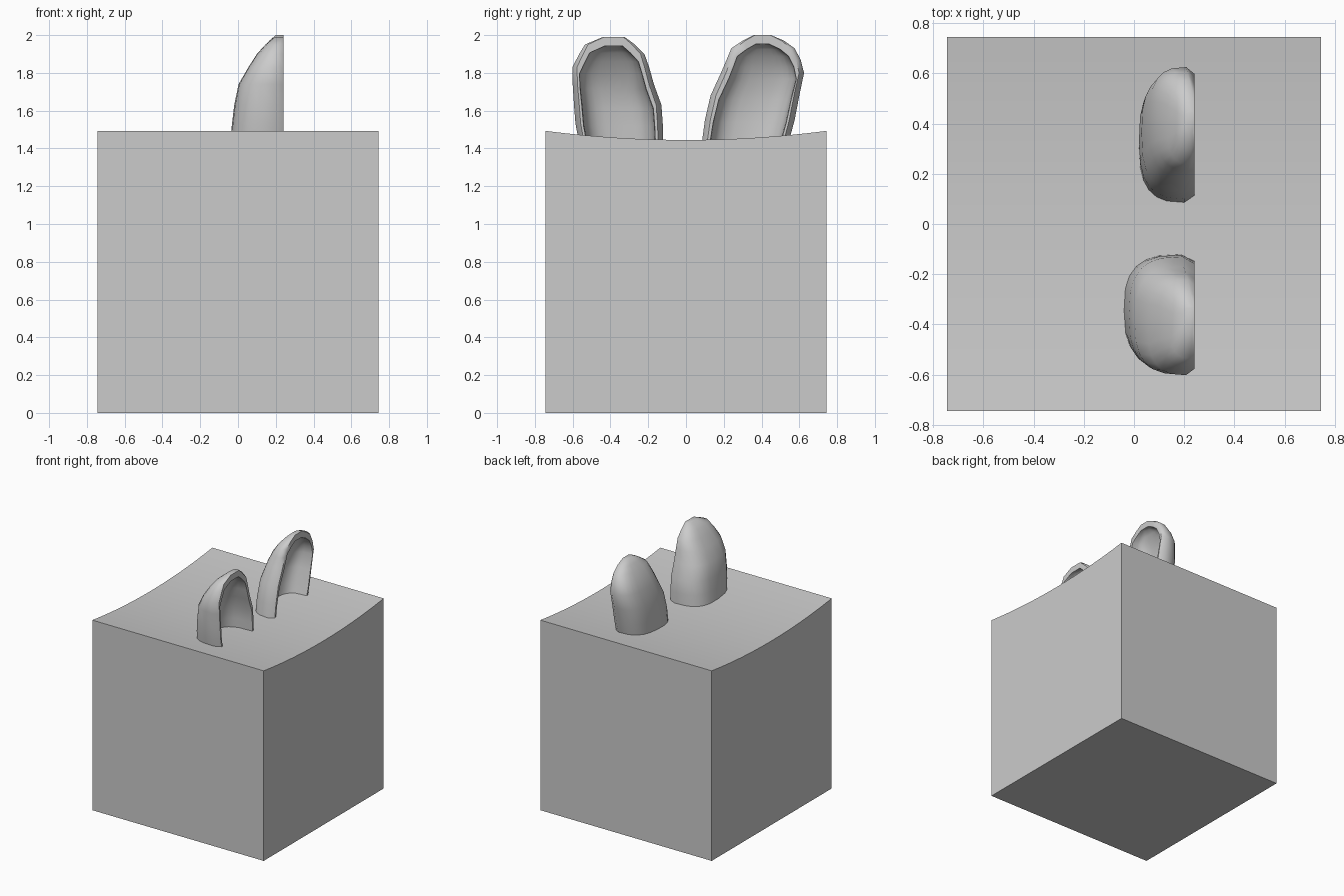
import bpy, bmesh, math

if "Cube" in bpy.data.objects:
    bpy.data.objects.remove(bpy.data.objects["Cube"])

grey = bpy.data.materials.new("plain grey")
grey.use_nodes = True
grey.diffuse_color = (0.6, 0.6, 0.6, 1)
grey.node_tree.nodes["Principled BSDF"].inputs["Base Color"].default_value = (0.6, 0.6, 0.6, 1)


def finish(bm, name, angle):
    bmesh.ops.recalc_face_normals(bm, faces=bm.faces)
    mesh = bpy.data.meshes.new(name)
    bm.to_mesh(mesh)
    bm.free()
    mesh.materials.append(grey)
    obj = bpy.data.objects.new(name, mesh)
    bpy.context.collection.objects.link(obj)
    bpy.ops.object.select_all(action='DESELECT')
    obj.select_set(True)
    bpy.context.view_layer.objects.active = obj
    bpy.ops.object.shade_smooth_by_angle(angle=math.radians(angle))


# Block with a gently dished top, extruded across x
HALF, STEPS = 0.745, 16
bm = bmesh.new()
outline = [(-HALF, 0), (HALF, 0)]
for i in range(STEPS + 1):
    t = 1 - 2 * i / STEPS
    outline.append((t * HALF, 1.445 + 0.048 * t * t))
side = bm.faces.new([bm.verts.new((-HALF, y, z)) for y, z in outline])
ext = bmesh.ops.extrude_face_region(bm, geom=[side], use_keep_orig=True)
bmesh.ops.translate(bm, vec=(2 * HALF, 0, 0),
                    verts=[g for g in ext["geom"] if isinstance(g, bmesh.types.BMVert)])
finish(bm, "block", 30)

# Ears: hollow shells, open toward +x
RIM_X, SEG, FOOT = 0.24, 12, 1.4


def section(bm, z, low, high, back, scale):
    """Half-round cross-section from one rim edge round the back to the other."""
    mid, half = (low + high) / 2, (high - low) / 2 * scale
    depth = (RIM_X - back) * scale
    z = FOOT + (z - FOOT) * (1 - 0.4 * (1 - scale))
    pull = 0.88 if scale == 1 else 1.02
    pts = [(RIM_X, mid - half * pull)]
    for i in range(SEG + 1):
        a = math.pi * i / SEG
        c, s = math.cos(a), max(math.sin(a), 0)
        y = mid - half * math.copysign(abs(c) ** 0.7, c)
        pts.append((RIM_X - depth * (0.18 + 0.82 * s ** 0.7), y))
    pts.append((RIM_X, mid + half * pull))
    return [bm.verts.new((x, y, z)) for x, y in pts]


def ear(name, rows):
    bm = bmesh.new()
    shells = [[section(bm, *row, scale) for row in rows] for scale in (1, 0.8)]
    for shell in shells:
        for a, b in zip(shell, shell[1:]):
            for i in range(len(a) - 1):
                bm.faces.new((a[i], a[i + 1], b[i + 1], b[i]))
        bm.faces.new(shell[-1])
    outer, inner = shells
    # Rim strip joining the outer and inner walls
    for end in (0, -1):
        for k in range(len(rows) - 1):
            bm.faces.new((outer[k][end], outer[k + 1][end], inner[k + 1][end], inner[k][end]))
    bm.faces.new((outer[-1][0], outer[-1][-1], inner[-1][-1], inner[-1][0]))
    # Foot, hidden in the block
    for i in range(SEG + 2):
        bm.faces.new((outer[0][i], outer[0][i + 1], inner[0][i + 1], inner[0][i]))
    finish(bm, name, 50)


# Rows: height, low y, high y, back x
ear("front_ear", [(1.40, -0.56, -0.12, -0.045), (1.53, -0.585, -0.123, -0.032),
                  (1.63, -0.593, -0.13, -0.02), (1.74, -0.6, -0.17, 0.003),
                  (1.83, -0.602, -0.195, 0.055), (1.90, -0.565, -0.22, 0.1),
                  (1.95, -0.535, -0.27, 0.145), (1.99, -0.44, -0.325, 0.195)])
ear("rear_ear", [(1.40, 0.08, 0.535, 0.02), (1.55, 0.1, 0.575, 0.02),
                 (1.68, 0.13, 0.6, 0.03), (1.80, 0.185, 0.625, 0.06),
                 (1.87, 0.215, 0.607, 0.09), (1.93, 0.24, 0.575, 0.13),
                 (1.97, 0.3, 0.52, 0.165), (2.0, 0.36, 0.45, 0.2)])
